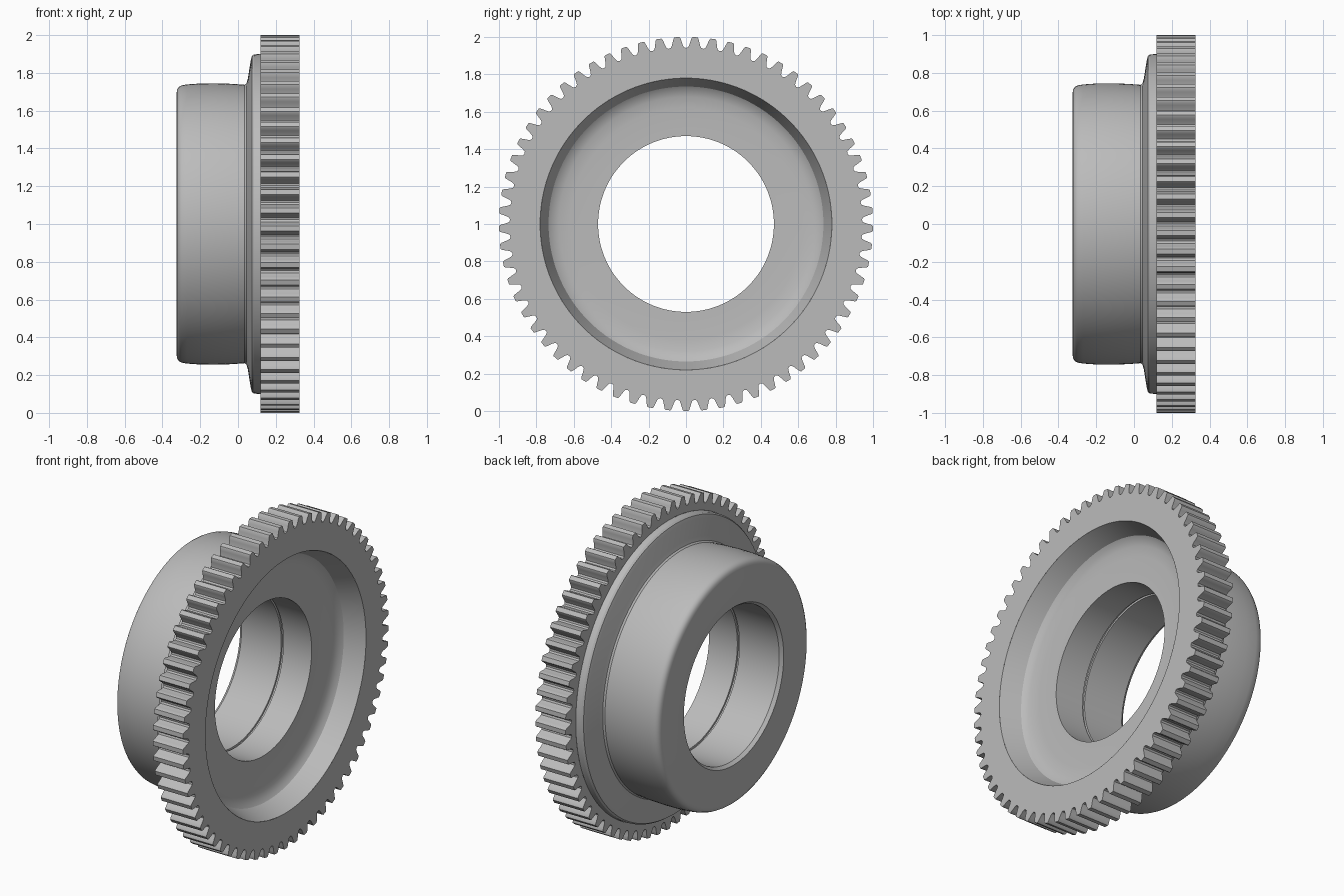
import bpy, bmesh, math

if "Cube" in bpy.data.objects:
    bpy.data.objects.remove(bpy.data.objects["Cube"])

TEETH = 65
AXIS_Z = 1.0

steel = bpy.data.materials.new("plain grey metal")
steel.use_nodes = True
GREY = (0.5, 0.5, 0.5, 1)
steel.diffuse_color = GREY
steel.node_tree.nodes["Principled BSDF"].inputs["Base Color"].default_value = GREY


def point(x, r, a):
    """Point at distance r from the gear axis; a = 0 is straight down."""
    return (x, r * math.sin(a), AXIS_Z - r * math.cos(a))


def bridge(bm, first, second):
    """Join two closed rings of vertices with quads."""
    n = len(first)
    for i in range(n):
        j = (i + 1) % n
        bm.faces.new((first[i], first[j], second[j], second[i]))


def finish(bm, name):
    bmesh.ops.recalc_face_normals(bm, faces=bm.faces)
    mesh = bpy.data.meshes.new(name)
    bm.to_mesh(mesh)
    bm.free()
    mesh.materials.append(steel)
    obj = bpy.data.objects.new(name, mesh)
    bpy.context.collection.objects.link(obj)
    bpy.ops.object.select_all(action="DESELECT")
    obj.select_set(True)
    bpy.context.view_layer.objects.active = obj
    bpy.ops.object.shade_smooth_by_angle(angle=math.radians(32))
    return obj


# Hub: one turned profile (x, radius) through recess, bore, back and flange
profile = [
    (0.325, 0.78), (0.205, 0.735),                               # recess wall
    (0.19, 0.715), (0.178, 0.68), (0.172, 0.62), (0.172, 0.47),  # recess floor
    (-0.02, 0.47), (-0.02, 0.482), (-0.035, 0.482), (-0.035, 0.47),  # bore groove
    (-0.305, 0.47), (-0.325, 0.485),                             # bore chamfer
    (-0.325, 0.695), (-0.322, 0.712), (-0.313, 0.726),           # rounded back rim
    (-0.298, 0.734), (-0.27, 0.739), (-0.2, 0.744),
    (-0.12, 0.745), (-0.03, 0.742), (0.035, 0.737),
    (0.045, 0.745), (0.052, 0.77), (0.068, 0.87),                # sloped flange
    (0.074, 0.89), (0.085, 0.898), (0.12, 0.9),
]
bm = bmesh.new()
segments = TEETH * 2
rings = [[bm.verts.new(point(x, r, math.tau * i / segments))
          for i in range(segments)] for x, r in profile]
for a, b in zip(rings, rings[1:]):
    bridge(bm, a, b)
finish(bm, "hub")

# Toothed rim: half a tooth outline (fraction of pitch, radius), mirrored
half = [(0.14, 1.0), (0.19, 0.994), (0.25, 0.976), (0.31, 0.958), (0.38, 0.945)]
tooth = [(-f, r) for f, r in reversed(half)] + half + [(0.5, 0.941)]
pitch = math.tau / TEETH
outline = [((t + f) * pitch, r) for t in range(TEETH) for f, r in tooth]

bm = bmesh.new()
back_inner = [bm.verts.new(point(0.12, 0.9, a)) for a, r in outline]
back_outer = [bm.verts.new(point(0.12, r, a)) for a, r in outline]
front_outer = [bm.verts.new(point(0.325, r, a)) for a, r in outline]
front_inner = [bm.verts.new(point(0.325, 0.78, a)) for a, r in outline]
bridge(bm, back_inner, back_outer)
bridge(bm, back_outer, front_outer)
bridge(bm, front_outer, front_inner)
finish(bm, "toothed_rim")

# Both shells are open where they meet, so make sure their faces point outward
for name in ("hub", "toothed_rim"):
    mesh = bpy.data.objects[name].data
    front = max(mesh.polygons, key=lambda p: p.center.x)
    if front.normal.x < 0:
        mesh.flip_normals()
